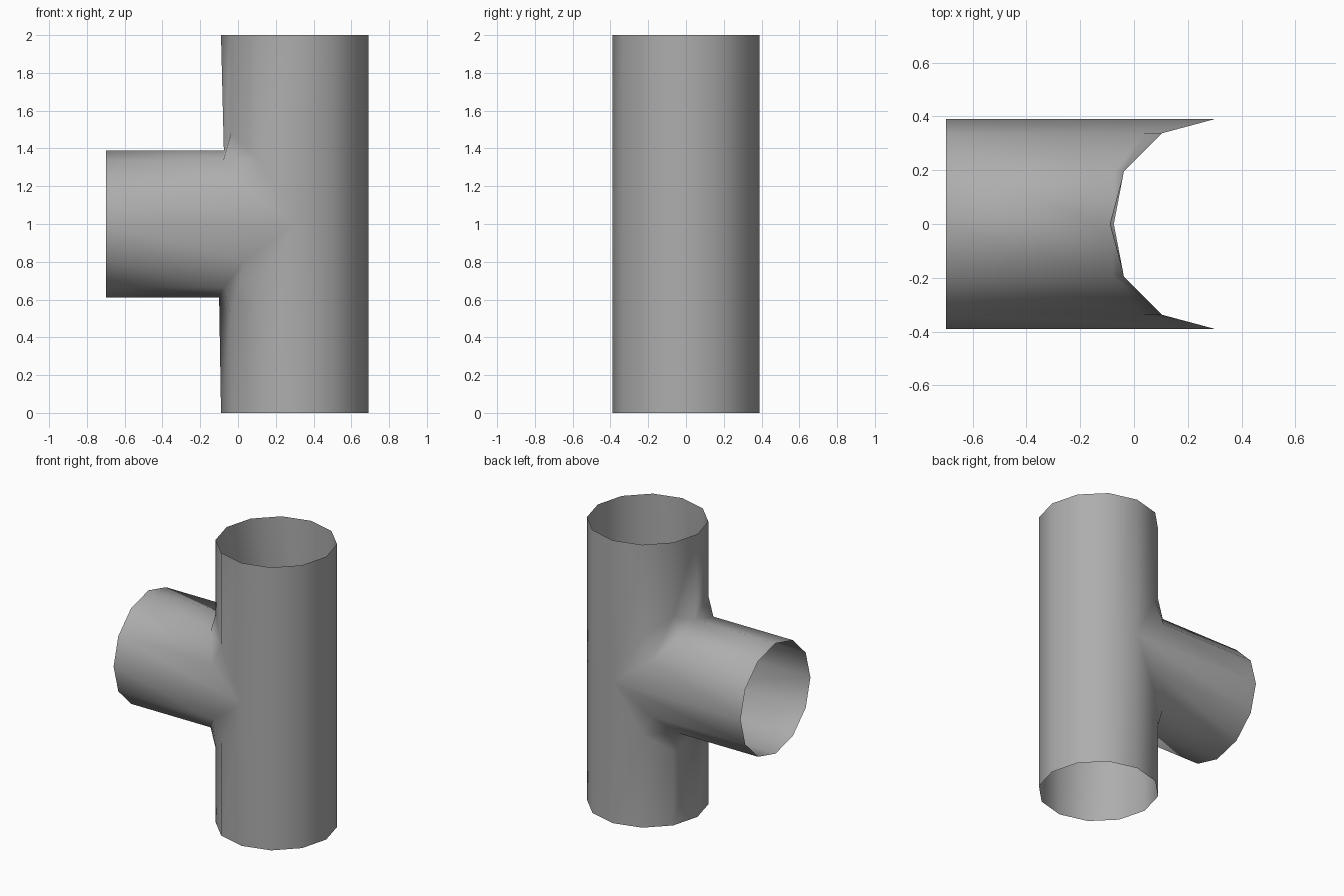
import bpy, bmesh
from math import sin, cos, pi

cube = bpy.data.objects.get("Cube")
if cube:
    bpy.data.objects.remove(cube, do_unlink=True)

R = 0.39          # radius of both pipes
AXIS_X = 0.30     # trunk centre line
MID_Z = 1.0       # branch centre line
END_X = -0.70     # open end of the branch
TOP_Z = 2.0
SIDES = 12
HALF = SIDES // 2
STEP = 2 * pi / SIDES

grey = bpy.data.materials.new("pipe grey")
grey.use_nodes = True
colour = (0.42, 0.42, 0.42, 1)
grey.diffuse_color = colour
grey.node_tree.nodes["Principled BSDF"].inputs["Base Color"].default_value = colour

bm = bmesh.new()


def face(*verts):
    """Add a face, skipping repeated corners."""
    corners = list(dict.fromkeys(verts))
    if len(corners) > 2:
        return bm.faces.new(corners)


# Rings: open branch end, weld on the branch, weld on the trunk
end, weld, collar = [], [], []
pull = [0, 0.07, 0.04, -0.015]     # how far the weld creeps along the branch
lift = [0, 0.15, 0.14, 0]          # how far it creeps along the trunk
for k in range(SIDES):
    a = k * STEP
    y, z = R * cos(a), MID_Z + R * sin(a)
    x = AXIS_X - R * abs(sin(a))
    upper = k <= HALF
    m = k % HALF
    m = min(m, HALF - m)
    slip = pull[m] if upper or m < 3 else 0.01
    end.append(bm.verts.new((END_X, y, z)))
    weld.append(bm.verts.new((x - slip, y, z)))
    if lift[m]:
        dz = lift[m] if upper else -lift[m]
        collar.append(bm.verts.new((x, y, z + dz)))
    else:
        collar.append(weld[-1])

# Open trunk rims, starting on the back side and passing the branch side first
rims = []
for z in (0, TOP_Z):
    rims.append([bm.verts.new((AXIS_X - R * sin(k * STEP), R * cos(k * STEP), z))
                 for k in range(SIDES)])
bottom, top = rims

# Trunk wall away from the branch
middle = [collar[HALF]]
middle += [bm.verts.new((AXIS_X - R * sin(k * STEP), R * cos(k * STEP), MID_Z))
           for k in range(HALF + 1, SIDES)]
middle.append(collar[0])
for i in range(HALF):
    k, n = HALF + i, (HALF + i + 1) % SIDES
    face(bottom[k], bottom[n], middle[i + 1], middle[i])
    face(middle[i], middle[i + 1], top[n], top[k])

# Branch wall and weld
for k in range(SIDES):
    n = (k + 1) % SIDES
    face(end[k], end[n], weld[n], weld[k])
    face(weld[k], weld[n], collar[n], collar[k])

# Trunk wall above and below the branch
for k in range(HALF):
    face(collar[k], collar[k + 1], top[k + 1], top[k])
    lo, hi = -k % SIDES, -(k + 1) % SIDES
    face(bottom[k], bottom[k + 1], collar[hi], collar[lo])

# Turn all faces outward
bmesh.ops.recalc_face_normals(bm, faces=bm.faces[:])
bm.faces.ensure_lookup_table()
bm.normal_update()
probe = bm.faces[0]
if probe.normal.x * (probe.calc_center_median().x - AXIS_X) \
        + probe.normal.y * probe.calc_center_median().y < 0:
    bmesh.ops.reverse_faces(bm, faces=bm.faces[:])
for f in bm.faces:
    f.smooth = True

mesh = bpy.data.meshes.new("tee_pipe")
bm.to_mesh(mesh)
bm.free()
mesh.materials.append(grey)
pipe = bpy.data.objects.new("tee_pipe", mesh)
bpy.context.collection.objects.link(pipe)
